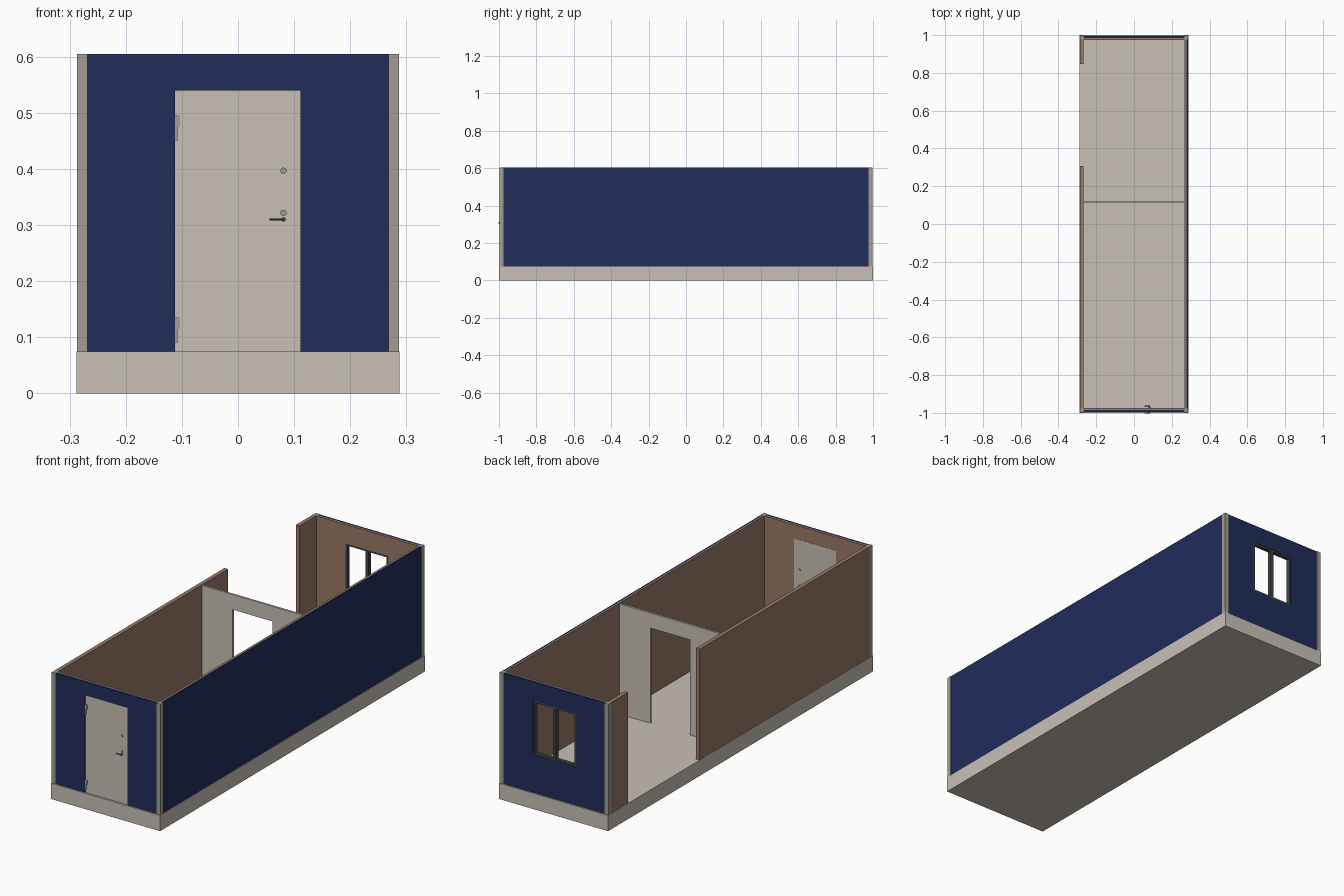
import bpy, bmesh
from mathutils import Matrix, Vector

if "Cube" in bpy.data.objects:
    bpy.data.objects.remove(bpy.data.objects["Cube"], do_unlink=True)


def material(name, r, g, b):
    m = bpy.data.materials.new(name)
    m.use_nodes = True
    m.diffuse_color = (r, g, b, 1)
    m.node_tree.nodes["Principled BSDF"].inputs["Base Color"].default_value = (r, g, b, 1)
    return m


BEIGE = material("warm beige", 0.58, 0.53, 0.47)
BLUE = material("navy blue", 0.015, 0.026, 0.105)
BROWN = material("wood brown", 0.32, 0.195, 0.133)
GREY = material("trim grey", 0.37, 0.34, 0.29)
DARK = material("dark metal", 0.06, 0.06, 0.065)


def finish(name, bm, mat):
    mesh = bpy.data.meshes.new(name)
    bm.to_mesh(mesh)
    bm.free()
    mesh.materials.append(mat)
    ob = bpy.data.objects.new(name, mesh)
    bpy.context.collection.objects.link(ob)
    return ob


def add_box(bm, x, y, z):
    """Box given as (min, max) spans on each axis."""
    size = [s[1] - s[0] for s in (x, y, z)]
    mid = Vector([(s[0] + s[1]) / 2 for s in (x, y, z)])
    bmesh.ops.create_cube(bm, size=1, matrix=Matrix.Translation(mid) @ Matrix.Diagonal((*size, 1)))


def box(name, mat, x, y, z):
    bm = bmesh.new()
    add_box(bm, x, y, z)
    return finish(name, bm, mat)


def cylinder(name, mat, centre, radius, depth, axis="Y", sides=16):
    bm = bmesh.new()
    turn = Matrix.Rotation(1.5707963, 4, "X" if axis == "Y" else "Y")
    bmesh.ops.create_cone(bm, cap_ends=True, segments=sides, radius1=radius, radius2=radius,
                          depth=depth, matrix=Matrix.Translation(centre) @ turn)
    return finish(name, bm, mat)


def cut(ob, x, z):
    """Cut a straight opening through a panel along y."""
    cutter = box("cutter", BROWN, x, (-2, 2), z)
    cutter.hide_render = True
    mod = ob.modifiers.new("opening", "BOOLEAN")
    mod.operation, mod.solver, mod.object = "DIFFERENCE", "EXACT", cutter
    bpy.context.view_layer.objects.active = ob
    bpy.ops.object.modifier_apply(modifier=mod.name)
    bpy.data.objects.remove(cutter, do_unlink=True)


FLOOR, TOP = 0.075, 0.605
HEIGHT = (FLOOR, TOP)
INNER = 0.268
SPAN = (-INNER, INNER)
DOOR_X, DOOR_Z = (-0.112, 0.111), (FLOOR, 0.54)
WIN_X, WIN_Z = (-0.113, 0.113), (0.256, 0.515)

# Base slab
box("floor_base", BEIGE, (-0.288, 0.288), (-1, 1), (0, FLOOR))

# Corner posts
for sx, side in ((1, "left"), (-1, "right")):
    for sy, end in ((1, "back"), (-1, "front")):
        box(f"{end}_{side}_post", GREY, sorted((sx * INNER, sx * 0.287)),
            sorted((sy * 0.976, sy * 0.997)), HEIGHT)

# Long closed wall: brown lining with blue cladding
box("long_wall_lining", BROWN, (INNER, 0.277), (-0.976, 0.976), HEIGHT)
box("long_wall_cladding", BLUE, (0.277, 0.285), (-0.976, 0.976), HEIGHT)

# Open side wall in two pieces
box("open_side_wall_front", BROWN, (-0.287, -INNER), (-0.976, 0.308), HEIGHT)
box("open_side_wall_back", BROWN, (-0.287, -INNER), (0.848, 0.976), HEIGHT)

# End walls with door and window openings
for name, s, ox, oz in (("front", -1, DOOR_X, (0, DOOR_Z[1])), ("back", 1, WIN_X, WIN_Z)):
    for part, mat, near, far in (("lining", BROWN, 0.974, 0.984), ("cladding", BLUE, 0.984, 0.994)):
        panel = box(f"{name}_wall_{part}", mat, SPAN, sorted((s * near, s * far)), HEIGHT)
        cut(panel, ox, oz)

# Partition with open doorway
partition = box("partition", BEIGE, SPAN, (0.11, 0.12), (FLOOR, 0.602))
cut(partition, (-0.105, 0.105), (0, 0.53))

# Window frame and mullion
frame = box("window_frame", DARK, WIN_X, (0.974, 0.992), WIN_Z)
for s in (-1, 1):
    cut(frame, sorted((s * 0.008, s * 0.104)), (WIN_Z[0] + 0.009, WIN_Z[1] - 0.009))

# Door leaf
box("door", BEIGE, DOOR_X, (-0.991, -0.973), DOOR_Z)

# Hinges
for i, z in enumerate((0.115, 0.475)):
    bm = bmesh.new()
    add_box(bm, (-0.112, -0.103), (-0.993, -0.989), (z, z + 0.02))
    add_box(bm, (-0.112, -0.108), (-0.995, -0.989), (z - 0.024, z + 0.02))
    finish(f"hinge_{i + 1}", bm, GREY)

# Lock, rosette and lever handle on both faces
for face, y, s in (("outer", -0.991, -1), ("inner", -0.973, 1)):
    cylinder(f"{face}_lock", GREY, (0.081, y + s * 0.001, 0.397), 0.0055, 0.004)
    cylinder(f"{face}_rosette", GREY, (0.081, y + s * 0.001, 0.322), 0.0055, 0.004)
    cylinder(f"{face}_handle_stem", DARK, (0.081, y + s * 0.005, 0.31), 0.004, 0.011)
    cylinder(f"{face}_handle_lever", DARK, (0.07, y + s * 0.01, 0.31), 0.002, 0.027, "X", 8)
